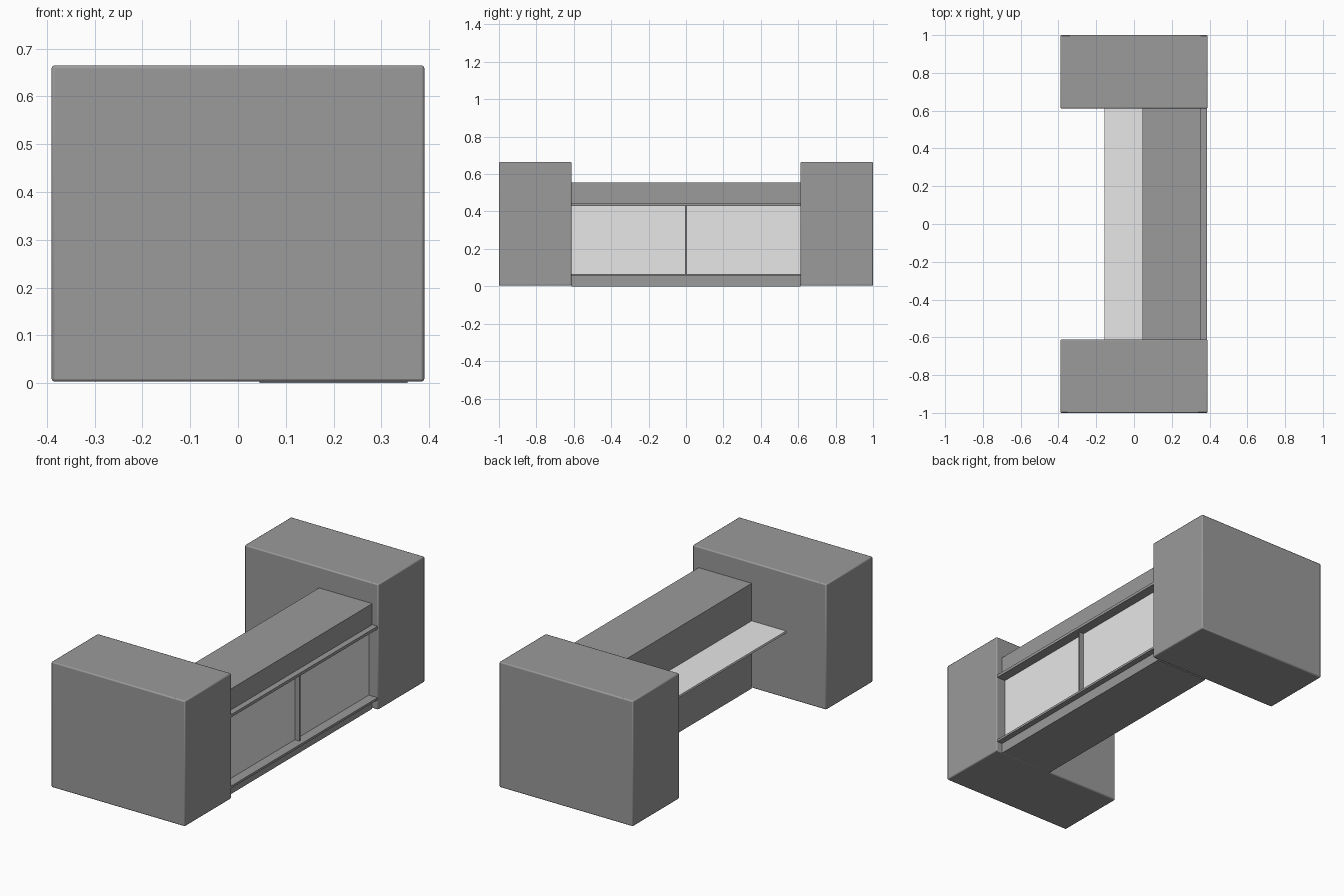
import bpy

cube = bpy.data.objects.get("Cube")
if cube:
    bpy.data.objects.remove(cube, do_unlink=True)


def material(name, value):
    mat = bpy.data.materials.new(name)
    mat.use_nodes = True
    colour = (value, value, value, 1)
    mat.diffuse_color = colour
    mat.node_tree.nodes["Principled BSDF"].inputs["Base Color"].default_value = colour
    return mat


DARK = material("dark grey", 0.325)
LIGHT = material("light grey", 0.8)


def box(name, x, y, z, mat, bevel=0):
    """Box from (min, max) ranges along each axis."""
    spans = (x, y, z)
    bpy.ops.mesh.primitive_cube_add(size=1, location=[(a + b) / 2 for a, b in spans])
    obj = bpy.context.object
    obj.name = name
    obj.scale = [b - a for a, b in spans]
    bpy.ops.object.transform_apply(location=False, rotation=False, scale=True)
    obj.data.materials.append(mat)
    if bevel:
        mod = obj.modifiers.new("soft edges", "BEVEL")
        mod.width = bevel
        mod.segments = 2
        bpy.ops.object.shade_smooth_by_angle()
    return obj


END = 0.612       # inner face of the end blocks
BACK = 0.045      # staff side of the counter
FACE = 0.355      # display side of the counter
GLASS = 0.335     # recessed panels
span = (-END, END)

# End blocks
for side, y in (("front", (-1, -END)), ("back", (END, 1))):
    box(side + "_end_block", (-0.39, 0.39), y, (0.003, 0.665), DARK, 0.006)

# Counter body: plinth, core behind the panels, upper box
box("counter_plinth", (BACK, FACE), span, (0, 0.057), DARK)
box("counter_core", (BACK, GLASS - 0.01), span, (0.057, 0.436), DARK)
box("counter_top", (BACK, FACE), span, (0.436, 0.555), DARK)

# Sliding panel rails and the centre divider
box("lower_rail", (GLASS - 0.01, 0.386), span, (0.055, 0.067), DARK)
box("upper_rail", (GLASS - 0.01, 0.386), span, (0.429, 0.444), DARK)
box("panel_divider", (GLASS - 0.01, 0.362), (-0.005, 0.005), (0.067, 0.429), DARK)

# Display panels
for side, y in (("front", (-END, -0.005)), ("back", (0.005, END))):
    box(side + "_display_panel", (GLASS - 0.01, GLASS), y, (0.067, 0.429), LIGHT)

# Work shelf on the staff side
box("work_shelf", (-0.155, BACK), span, (0.346, 0.357), LIGHT)
